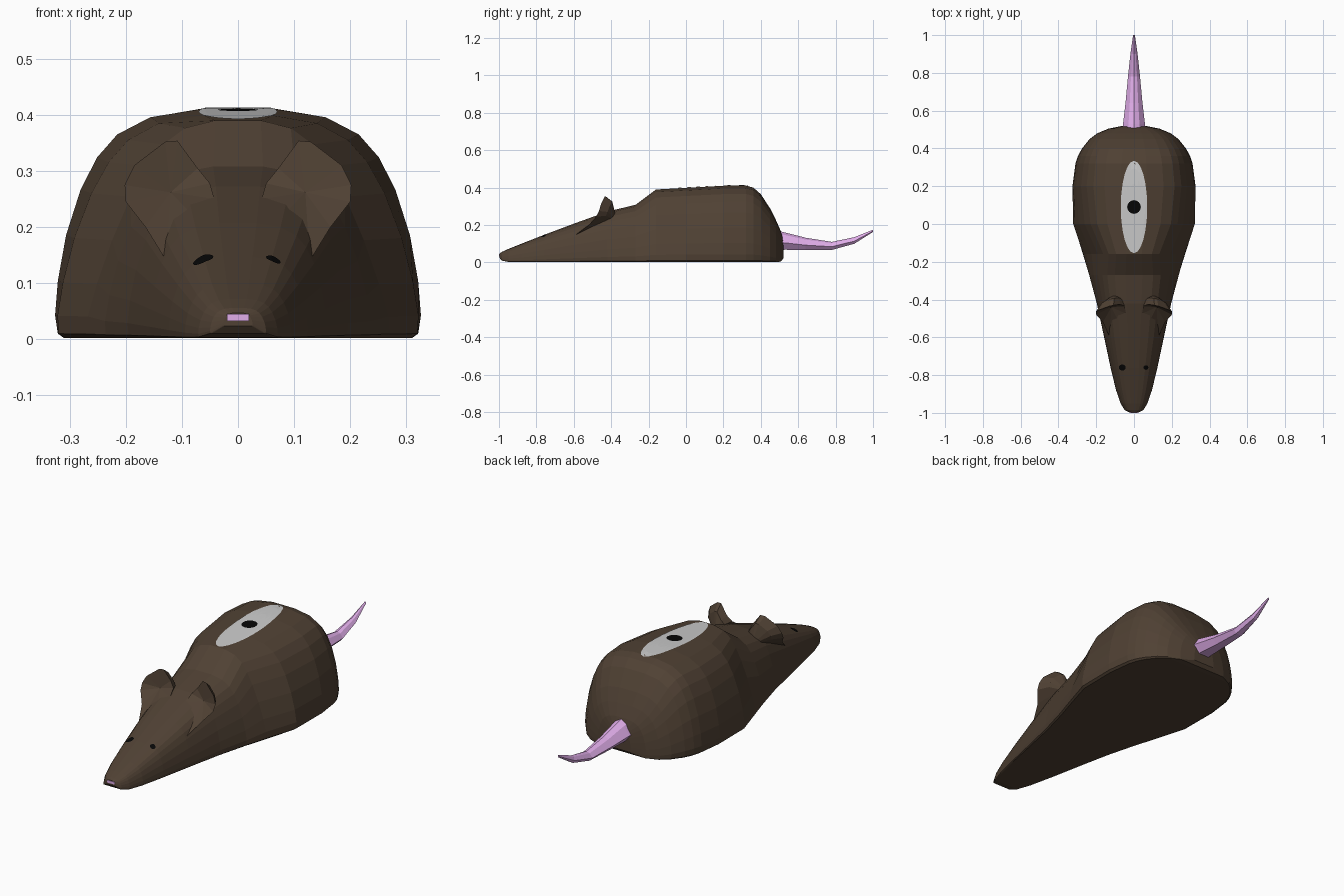
import bpy, bmesh, math
from mathutils import Vector
from mathutils.bvhtree import BVHTree

if "Cube" in bpy.data.objects:
    bpy.data.objects.remove(bpy.data.objects["Cube"])


def material(name, rgb):
    m = bpy.data.materials.new(name)
    m.diffuse_color = (*rgb, 1)
    m.use_nodes = True
    m.node_tree.nodes["Principled BSDF"].inputs["Base Color"].default_value = m.diffuse_color
    return m


BROWN = material("brown_fur", (0.08, 0.053, 0.034))
PINK = material("pink_skin", (0.75, 0.42, 0.82))
BLACK = material("black", (0.002, 0.002, 0.002))
PALE = material("pale_grey", (0.54, 0.54, 0.54))


def finish(name, bm, mat):
    bmesh.ops.recalc_face_normals(bm, faces=bm.faces)
    mesh = bpy.data.meshes.new(name)
    bm.to_mesh(mesh)
    mesh.materials.append(mat)
    ob = bpy.data.objects.new(name, mesh)
    bpy.context.collection.objects.link(ob)
    return ob


def bridge(bm, a, b):
    n = len(a)
    for i in range(n):
        bm.faces.new((a[i], a[(i + 1) % n], b[(i + 1) % n], b[i]))


def loft(rings):
    bm = bmesh.new()
    vr = [[bm.verts.new(p) for p in r] for r in rings]
    for a, b in zip(vr, vr[1:]):
        bridge(bm, a, b)
    bm.faces.new(vr[0])
    bm.faces.new(vr[-1])
    return bm


# Body: flat-bottomed dome section scaled along y, pinched at the shoulders
half = [(.95, 0), (.985, .02), (1, .1), (.985, .25), (.94, .45), (.86, .65),
        (.77, .79), (.66, .89), (.48, .965), (.21, 1)]
section = half + [(0, 1)] + [(-u, v) for u, v in reversed(half)]
stations = [  # y, half width, bottom, top, pinch
    (-.997, .026, .024, .047, 0), (-.985, .05, .01, .056, 0),
    (-.95, .071, .003, .072, 0), (-.88, .095, .002, .1, 0),
    (-.76, .124, .002, .147, 0), (-.6, .158, .002, .207, 0),
    (-.42, .198, .002, .272, .05), (-.27, .24, .002, .308, .12),
    (-.16, .276, .002, .39, .3), (0, .325, .002, .399, .1),
    (.2, .326, .002, .41, 0), (.32, .31, .002, .411, 0),
    (.36, .297, .002, .4, 0), (.4, .275, .002, .365, 0),
    (.45, .235, .002, .288, 0), (.48, .195, .002, .228, 0),
    (.505, .135, .004, .172, 0), (.52, .06, .02, .125, 0)]
body = loft([[(u * w * (1 - k * v), y, lo + v * (hi - lo)) for u, v in section]
             for y, w, lo, hi, k in stations])
finish("body", body, BROWN)
tree = BVHTree.FromBMesh(body)


# Flat markings draped over the body from above
def drape(name, cx, cy, rx, ry, lift, mat, rings=4, n=24):
    bm = bmesh.new()

    def drop(x, y):
        hit = tree.ray_cast(Vector((x, y, 1)), Vector((0, 0, -1)))[0]
        return bm.verts.new((x, y, hit.z + lift))

    centre, prev = drop(cx, cy), None
    for k in range(1, rings + 1):
        ring = [drop(cx + rx * k / rings * math.cos(math.tau * i / n),
                     cy + ry * k / rings * math.sin(math.tau * i / n))
                for i in range(n)]
        if prev:
            bridge(bm, prev, ring)
        else:
            for i in range(n):
                bm.faces.new((centre, ring[i], ring[(i + 1) % n]))
        prev = ring
    ob = finish(name, bm, mat)
    if sum(p.normal.z for p in ob.data.polygons) < 0:
        ob.data.flip_normals()


drape("back_patch", 0, .09, .07, .245, .0025, PALE, 6)
drape("back_spot", 0, .09, .036, .036, .005, BLACK)
drape("eye_left", -.062, -.76, .018, .016, .003, BLACK)
drape("eye_right", .063, -.76, .013, .012, .003, BLACK)

# Ears: cupped front fan flowing into the head, thick rounded back
outline = [(.128, -.6, .14), (.075, -.53, .215), (.042, -.475, .25),
           (.05, -.435, .278), (.072, -.425, .305), (.108, -.43, .354),
           (.13, -.435, .352), (.185, -.455, .31), (.202, -.465, .275),
           (.2, -.48, .245), (.165, -.52, .2)]


def ear(name, s):
    bm = bmesh.new()
    back_centre = Vector((.1, -.37, .225))

    def flip(p):
        return p[0] * s, p[1], p[2]

    pts = [Vector(p) for p in outline]
    rim = [bm.verts.new(flip(p)) for p in pts]
    rear = [bm.verts.new(flip(p.lerp(back_centre, .3) + Vector((0, .018, .01))))
            for p in pts]
    bridge(bm, rim, rear)
    front_v = bm.verts.new(flip((.12, -.44, .262)))
    back_v = bm.verts.new(flip(back_centre))
    for ring, tip in ((rim, front_v), (rear, back_v)):
        for i in range(len(ring)):
            bm.faces.new((ring[i], ring[(i + 1) % len(ring)], tip))
    finish(name, bm, BROWN)


ear("ear_left", -1)
ear("ear_right", 1)

# Nose
bm = bmesh.new()
bmesh.ops.create_cube(bm, size=1)
for v in bm.verts:
    v.co = Vector((v.co.x * .04, v.co.y * .018 - .991, v.co.z * .012 + .039))
finish("nose", bm, PINK)

# Tail: ridged taper curling upward
tail = [(.48, .064, .065, .172), (.53, .058, .068, .16), (.64, .045, .066, .132),
        (.78, .032, .067, .11), (.9, .019, .1, .135), (1, .005, .163, .175)]
profile = [(-.5, 0), (.5, 0), (1, .4), (.5, .85), (0, 1), (-.5, .85), (-1, .4)]
finish("tail", loft([[(u * w, y, lo + v * (hi - lo)) for u, v in profile]
                     for y, w, lo, hi in tail]), PINK)
